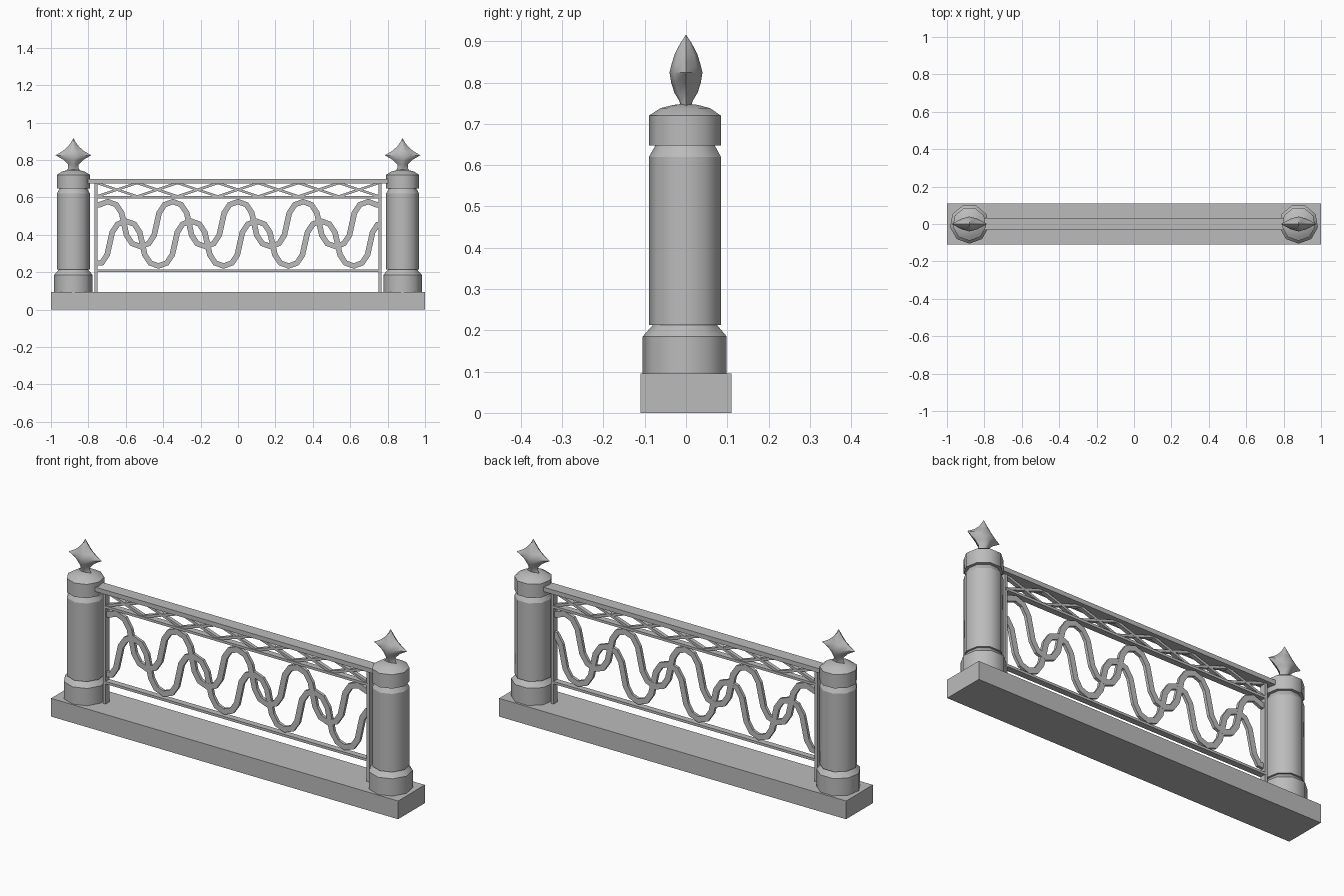
import bpy, bmesh, math

if "Cube" in bpy.data.objects:
    bpy.data.objects.remove(bpy.data.objects["Cube"])

grey = bpy.data.materials.new("stone_grey")
grey.diffuse_color = (0.5, 0.5, 0.5, 1)
grey.use_nodes = True
grey.node_tree.nodes["Principled BSDF"].inputs["Base Color"].default_value = grey.diffuse_color


def finish(bm, name, smooth=None):
    bmesh.ops.recalc_face_normals(bm, faces=bm.faces)
    me = bpy.data.meshes.new(name)
    bm.to_mesh(me)
    bm.free()
    ob = bpy.data.objects.new(name, me)
    bpy.context.collection.objects.link(ob)
    me.materials.append(grey)
    if smooth:
        bpy.ops.object.select_all(action='DESELECT')
        ob.select_set(True)
        bpy.context.view_layer.objects.active = ob
        bpy.ops.object.shade_smooth_by_angle(angle=math.radians(smooth))
    return ob


def box(name, x0, x1, y, z0, z1):
    bm = bmesh.new()
    bmesh.ops.create_cube(bm, size=1)
    for v in bm.verts:
        v.co = ((x0 + x1) / 2 + v.co.x * (x1 - x0), v.co.y * 2 * y,
                (z0 + z1) / 2 + v.co.z * (z1 - z0))
    return finish(bm, name)


def loft(bm, rings, cap=True):
    rows = [[bm.verts.new(p) for p in r] for r in rings]
    n = len(rows[0])
    for a, b in zip(rows, rows[1:]):
        for i in range(n):
            j = (i + 1) % n
            bm.faces.new((a[i], a[j], b[j], b[i]))
    if cap:
        bm.faces.new(rows[0])
        bm.faces.new(rows[-1])


def ribbon(name, pts, width, depth):
    """Flat bar of even width following a path in the xz plane."""
    rings = []
    for i, (x, z) in enumerate(pts):
        a, b = pts[max(i - 1, 0)], pts[min(i + 1, len(pts) - 1)]
        dx, dz = b[0] - a[0], b[1] - a[1]
        l = math.hypot(dx, dz)
        nx, nz = -dz / l * width / 2, dx / l * width / 2
        rings.append([(x + s * nx, y, z + s * nz)
                      for s, y in ((1, -depth), (1, depth), (-1, depth), (-1, -depth))])
    bm = bmesh.new()
    loft(bm, rings)
    return finish(bm, name)


# plinth
box("plinth", -1, 1, 0.11, 0, 0.095)

# posts: nine-sided, sharp between profile sections
profile = [(.105, .09), (.105, .185), (.08, .213), (.09, .213), (.09, .62),
           (.074, .648), (.09, .648), (.09, .72)]
dome = [(.09, .72), (.062, .738), (.03, .746), (.002, .749)]
# finial: height, half width, half depth
finial = [(.742, .036, .012), (.757, .028, .017), (.775, .028, .028), (.80, .052, .036),
          (.825, .095, .040), (.848, .056, .034), (.87, .031, .027),
          (.893, .013, .015), (.915, .001, .001)]
lens = [(1, 0), (.45, .7), (0, 1), (-.45, .7), (-1, 0), (-.45, -.7), (0, -1), (.45, -.7)]

for side, s in (("left", -1), ("right", 1)):
    cx = s * 0.88

    def ring(r, z):
        return [(cx + r * math.cos(a), r * math.sin(a), z)
                for a in (math.radians(-90 + 40 * k) for k in range(9))]

    bm = bmesh.new()
    for p, q in zip(profile, profile[1:]):
        loft(bm, [ring(*p), ring(*q)], cap=False)
    loft(bm, [ring(*p) for p in dome], cap=False)
    finish(bm, side + "_post", 45)

    bm = bmesh.new()
    loft(bm, [[(cx + w * u, d * v, z) for u, v in lens] for z, w, d in finial])
    finish(bm, side + "_finial", 60)

    # upright bar beside the post
    box(side + "_upright", cx - s * .128, cx - s * .112, .015, .09, .68)

# rails
box("top_rail", -.81, .81, .032, .675, .698)
box("middle_rail", -.76, .76, .016, .594, .607)
box("bottom_rail", -.76, .76, .016, .200, .213)

# two interlaced waves
P = 0.348


def wave(name, mid, shift, y):
    pts = []
    for k in range(-36, 37):
        t = k * math.pi / 6
        x = shift + P * t / (2 * math.pi) + .018 * math.sin(2 * t)
        if abs(x) < .757:
            pts.append((x, mid + .12 * math.cos(t)))
    pts.insert(0, (-.758, pts[0][1]))
    pts.append((.758, pts[-1][1]))
    return ribbon(name, pts, .03, y)


wave("upper_wave", .457, 0, .008)
wave("lower_wave", .353, .097, .0075)

# crossed lattice under the top rail
n = 7
step = 1.51 / n
for i in range(n):
    x0 = -.755 + i * step
    for tag, a, b in (("rising", .605, .677), ("falling", .677, .605)):
        ribbon("lattice_" + tag, [(x0, a), (x0 + step, b)], .013,
               .010 if tag == "rising" else .0095)
